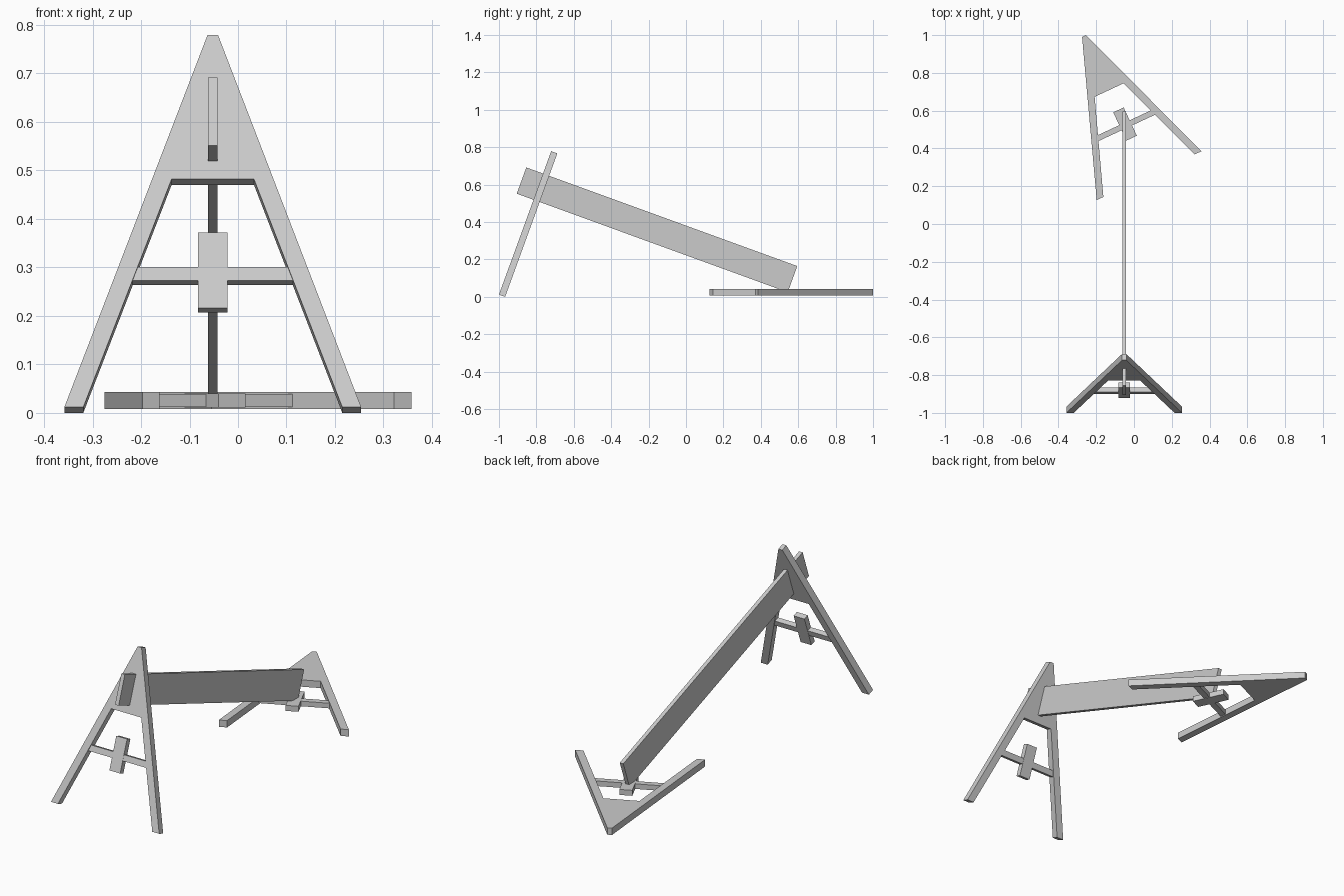
import bpy
import bmesh
from math import radians
from mathutils import Matrix

cube = bpy.data.objects.get("Cube")
if cube:
    bpy.data.objects.remove(cube, do_unlink=True)

grey = bpy.data.materials.new("plain_grey")
grey.use_nodes = True
COLOUR = (0.6, 0.6, 0.6, 1)
grey.diffuse_color = COLOUR
grey.node_tree.nodes["Principled BSDF"].inputs["Base Color"].default_value = COLOUR


def prism(name, profile, depth, placement):
    """Extrude a flat profile evenly to both sides of its plane, then place it."""
    bm = bmesh.new()
    face = bm.faces.new([bm.verts.new((u, v, -depth / 2)) for u, v in profile])
    extruded = bmesh.ops.extrude_face_region(bm, geom=[face])["geom"]
    top = [g for g in extruded if isinstance(g, bmesh.types.BMVert)]
    bmesh.ops.translate(bm, vec=(0, 0, depth), verts=top)
    bmesh.ops.recalc_face_normals(bm, faces=bm.faces)
    bm.transform(placement)
    mesh = bpy.data.meshes.new(name)
    bm.to_mesh(mesh)
    bm.free()
    mesh.materials.append(grey)
    obj = bpy.data.objects.new(name, mesh)
    bpy.context.collection.objects.link(obj)
    return obj


def mirrored(half):
    """Complete a right-hand half profile with its mirror image."""
    return half + [(-u, v) for u, v in reversed(half)]


def trestle(prefix, placement):
    # Two splayed legs joined by a solid gusset at the apex
    legs = mirrored([(0.085, 0.50), (0.267, 0), (0.306, 0), (0.011, 0.816)])
    prism(prefix + "_a_frame", legs, 0.035, placement)
    # Crossbar between the inner edges of the legs
    bar = mirrored([(0.167, 0.279), (0.156, 0.309)])
    prism(prefix + "_crossbar", bar, 0.026, placement)
    # Upright block at the middle of the crossbar
    block = mirrored([(0.0305, 0.219), (0.0305, 0.384)])
    prism(prefix + "_crossbar_block", block, 0.028, placement)


lean = Matrix.Rotation(radians(70), 4, 'X')

# Standing trestle leans back, the other lies flat and turned
trestle("standing", Matrix.Translation((-0.052, -0.9835, 0.006)) @ lean)
trestle("fallen", Matrix.Translation((0.08, 0.256, 0.0255))
        @ Matrix.Rotation(radians(25), 4, 'Z'))

# Sloping plank on edge, passing through the standing trestle
plank = mirrored([(0.01, -0.0745), (0.01, 0.0745)])
prism("sloping_plank", plank, 1.542,
      Matrix.Translation((-0.052, -0.155, 0.358)) @ lean)
